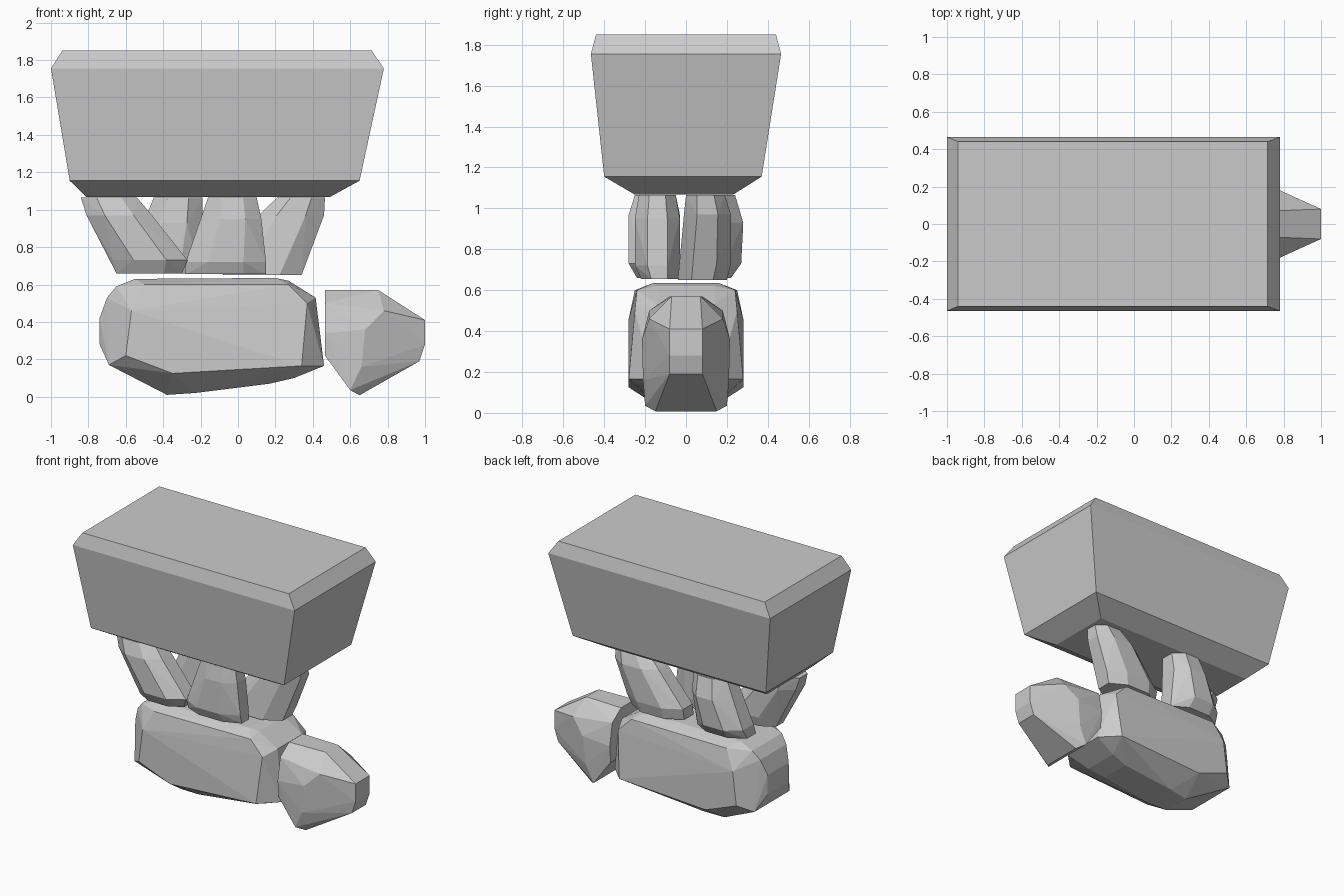
import bpy, bmesh


def hull(name, pts):
    """Faceted convex block around a handful of points."""
    bm = bmesh.new()
    for p in pts:
        bm.verts.new(p)
    res = bmesh.ops.convex_hull(bm, input=bm.verts[:])
    loose = {g for g in res["geom_interior"] + res["geom_unused"]
             if isinstance(g, bmesh.types.BMVert)}
    bmesh.ops.delete(bm, geom=list(loose), context='VERTS')
    bmesh.ops.dissolve_limit(bm, angle_limit=0.02, verts=bm.verts[:], edges=bm.edges[:])
    bmesh.ops.recalc_face_normals(bm, faces=bm.faces[:])
    me = bpy.data.meshes.new(name)
    bm.to_mesh(me)
    bm.free()
    ob = bpy.data.objects.new(name, me)
    bpy.context.collection.objects.link(ob)
    return ob


def rect(x0, x1, y0, y1, z):
    return [(x, y, z) for x in (x0, x1) for y in (y0, y1)]


def octagon(x0, x1, y0, y1, z, c=0.28):
    dx, dy = (x1 - x0) * c, (y1 - y0) * c
    return ([(x, y, z) for x in (x0 + dx, x1 - dx) for y in (y0, y1)] +
            [(x, y, z) for x in (x0, x1) for y in (y0 + dy, y1 - dy)])


def sym(stations):
    """Mirror (x, half width, z) stations across y."""
    return [(x, s * w, z) for x, w, z in stations for s in (-1, 1)]


# Tapered crate on top
hull("crate", rect(-.94, .715, -.44, .44, 1.85) + rect(-1, .78, -.465, .465, 1.755) +
     rect(-.90, .65, -.40, .37, 1.155) + rect(-.81, .49, -.25, .23, 1.067))

# Four splayed legs: bottom, middle and top outlines
legs = {
    "front_left_leg": [(-.65, -.30, -.24, -.05, .66), (-.67, -.27, -.28, -.03, .73),
                       (-.81, -.46, -.28, -.03, .97), (-.84, -.54, -.25, -.05, 1.065)],
    "front_right_leg": [(-.28, .15, -.22, -.04, .655), (-.28, .15, -.25, -.03, .72),
                        (-.18, .125, -.25, -.03, .95), (-.16, .10, -.23, -.05, 1.065)],
    "back_left_leg": [(-.60, -.20, -.01, .22, .66), (-.59, -.22, -.01, .27, .73),
                      (-.49, -.19, .0, .28, .93), (-.45, -.19, .02, .24, 1.065)],
    "back_right_leg": [(-.08, .34, -.04, .20, .65), (-.08, .37, -.03, .22, .73),
                       (.11, .46, -.01, .22, .97), (.21, .465, .0, .19, 1.065)],
}
for name, rings in legs.items():
    hull(name, [p for r in rings for p in octagon(*r)])

# Boulder-like body
hull("body", sym([
    (-.38, .10, .01), (-.23, .12, .02), (.17, .11, .07), (.30, .13, .10),
    (-.69, .20, .17), (-.35, .28, .125), (.34, .28, .165), (.46, .16, .165),
    (-.74, .12, .28), (-.74, .12, .42), (-.60, .28, .22), (-.57, .28, .46),
    (-.70, .15, .53), (-.65, .17, .59), (-.50, .25, .60), (-.55, .16, .63),
    (.20, .16, .635), (.27, .24, .60), (.27, .14, .62), (.37, .25, .50), (.415, .14, .53)]))

# Head with blunt snout
hull("head", sym([
    (.465, .08, .57), (.75, .07, .57), (.465, .18, .50), (.78, .18, .46),
    (.465, .21, .34), (.68, .215, .36), (.465, .20, .22), (.66, .21, .16),
    (.60, .20, .035), (.65, .15, .008),
    (1.0, .08, .41), (1.0, .08, .28), (.97, .08, .19)]))
